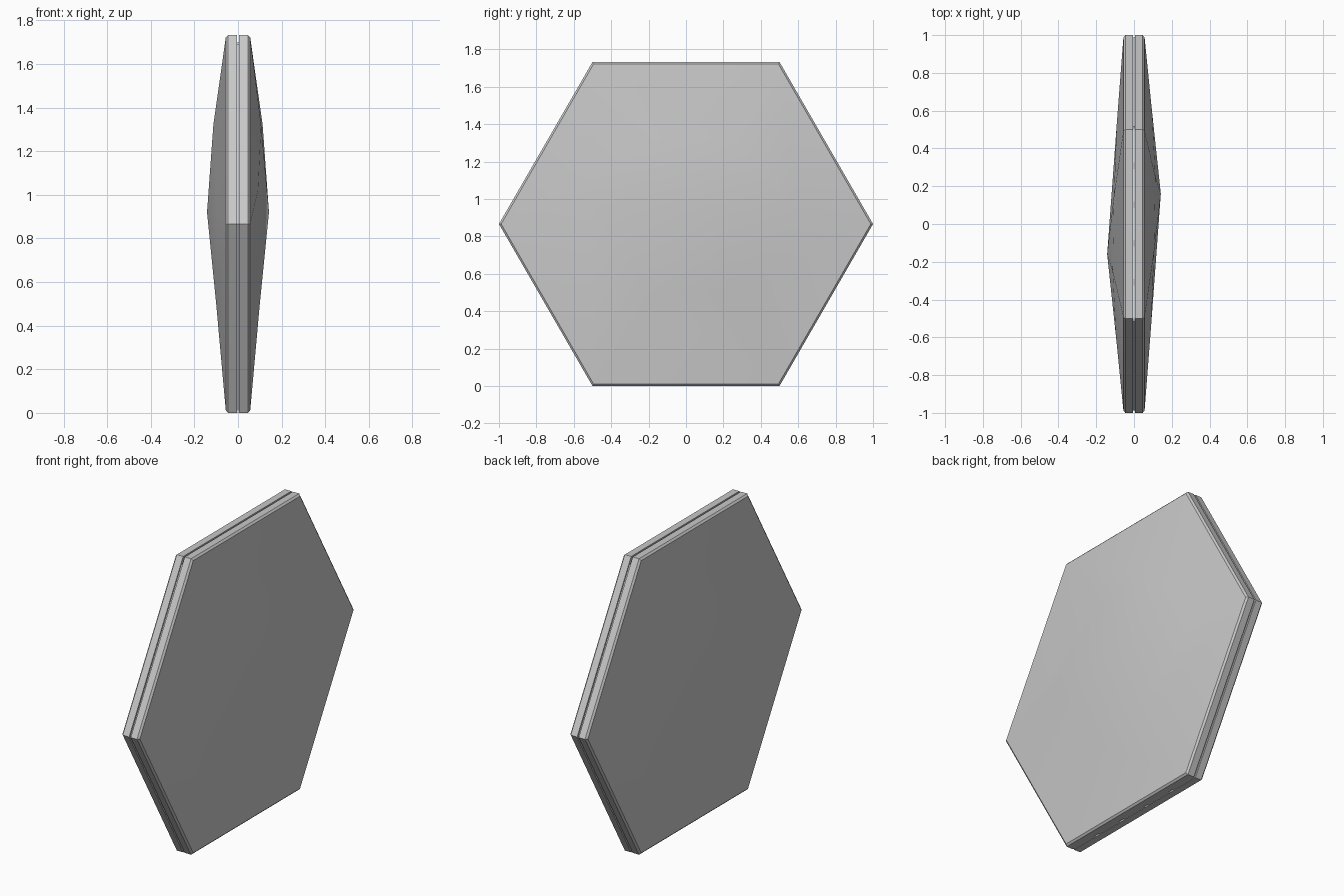
import bpy, bmesh, math

if "Cube" in bpy.data.objects:
    bpy.data.objects.remove(bpy.data.objects["Cube"])

def material(name, rgb):
    m = bpy.data.materials.new(name)
    m.diffuse_color = (*rgb, 1)
    m.use_nodes = True
    m.node_tree.nodes["Principled BSDF"].inputs["Base Color"].default_value = m.diffuse_color
    return m

grey = material("panel grey", (0.58, 0.58, 0.58))
white = material("strip white", (0.85, 0.87, 0.92))

MID = math.sqrt(3) / 2   # centre height of the hexagon


def hexagon(x, r):
    """Hexagon loop with a corner on each side, facing along x."""
    return [(x, r * math.cos(k * math.pi / 3), MID + r * math.sin(k * math.pi / 3))
            for k in range(6)]


def turned(points):
    """Half turn about the vertical axis, keeping the corner order."""
    return [(-points[(3 - k) % 6][0], -points[(3 - k) % 6][1], points[(3 - k) % 6][2])
            for k in range(6)]


# One half of the panel, from the crown of the bulge to the seam floor
apex = (0.142, 0.16, 0.92)
bulge = [(0.095, 0.60, 0.92), (0.113, 0.25, 1.32), (0.106, -0.15, 1.32),
         (0.092, -0.52, 1.02), (0.100, -0.20, 0.50), (0.100, 0.25, 0.50)]
floor = hexagon(0.005, 0.988)
floor[1] = (0.005, 0.515, 2 * MID - 0.04)    # deep slot along the top edge
floor[2] = (0.005, -0.515, 2 * MID - 0.04)
half = [bulge, hexagon(0.056, 0.988), hexagon(0.046, 1.0), hexagon(0.005, 1.0), floor]
loops = half + [turned(l) for l in reversed(half)]

# Panel body
bm = bmesh.new()
rings = [[bm.verts.new(p) for p in l] for l in loops]
front_tip = bm.verts.new(apex)
back_tip = bm.verts.new((-apex[0], -apex[1], apex[2]))
for k in range(6):
    n = (k + 1) % 6
    bm.faces.new((front_tip, rings[0][k], rings[0][n]))
    bm.faces.new((back_tip, rings[-1][n], rings[-1][k]))
    for a, b in zip(rings, rings[1:]):
        bm.faces.new((a[k], b[k], b[n], a[n]))
bmesh.ops.recalc_face_normals(bm, faces=bm.faces)
mesh = bpy.data.meshes.new("hexagonal_panel")
bm.to_mesh(mesh)
bm.free()
panel = bpy.data.objects.new("hexagonal_panel", mesh)
bpy.context.collection.objects.link(panel)
mesh.materials.append(grey)
bpy.context.view_layer.objects.active = panel
panel.select_set(True)
bpy.ops.object.shade_smooth_by_angle(angle=math.radians(25))

# Pale dashes in the top slot and the bottom seam
for name, z in (("top_strip", 2 * MID - 0.038), ("bottom_strip", 0.006)):
    for i in range(5):
        bpy.ops.mesh.primitive_cube_add(size=1, location=(0, (i - 2) * 0.205, z))
        strip = bpy.context.object
        strip.name = f"{name}_{i + 1}"
        strip.scale = (0.009, 0.17, 0.008)
        strip.data.materials.append(white)
